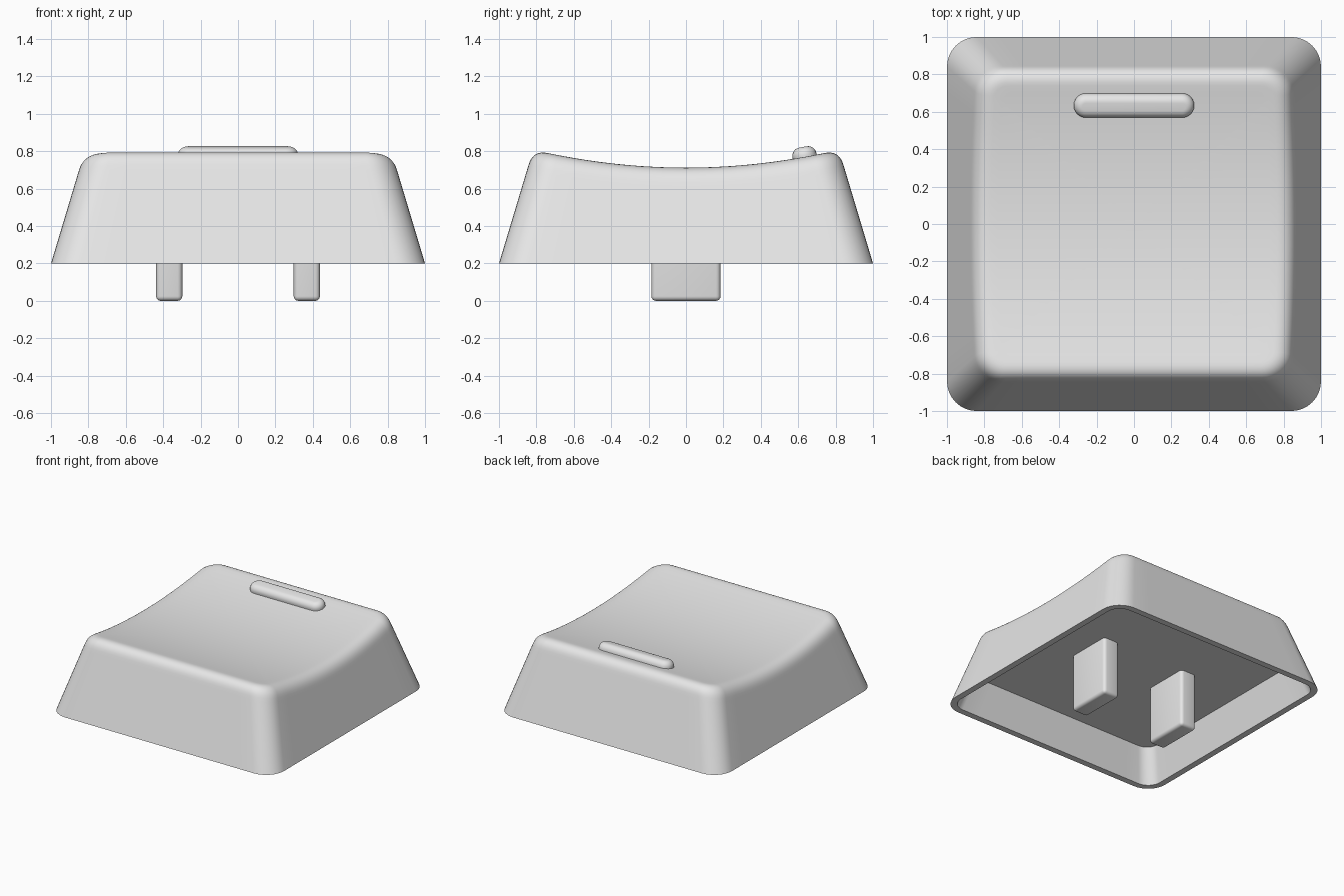
import bpy, bmesh, math
from mathutils import Vector, Matrix

if "Cube" in bpy.data.objects:
    bpy.data.objects.remove(bpy.data.objects["Cube"], do_unlink=True)

GREY = bpy.data.materials.new("plain grey")
GREY.use_nodes = True
GREY.diffuse_color = (0.8, 0.8, 0.8, 1)
GREY.node_tree.nodes["Principled BSDF"].inputs["Base Color"].default_value = (0.8, 0.8, 0.8, 1)

BASE, CEILING, SLOPE, FILLET = 0.2, 0.46, 0.3, 0.08
SIDE, CORNER = 12, 8  # segments per straight side and per corner


def finish(name, bm, angle=35):
    bmesh.ops.recalc_face_normals(bm, faces=bm.faces[:])
    mesh = bpy.data.meshes.new(name)
    bm.to_mesh(mesh)
    bm.free()
    mesh.materials.append(GREY)
    obj = bpy.data.objects.new(name, mesh)
    bpy.context.collection.objects.link(obj)
    bpy.ops.object.select_all(action='DESELECT')
    obj.select_set(True)
    bpy.context.view_layer.objects.active = obj
    bpy.ops.object.shade_smooth_by_angle(angle=math.radians(angle))
    return obj


def contour(i, half, radius, z):
    """Point i on a rounded square of the given half width."""
    quarter, step = divmod(i, SIDE + CORNER)
    c = half - radius
    if step < SIDE:  # right side, going up
        p = Vector((half, -c + 2 * c * step / SIDE, z))
    else:
        a = math.pi / 2 * (step - SIDE) / CORNER
        p = Vector((c + radius * math.cos(a), c + radius * math.sin(a), z))
    return Matrix.Rotation(quarter * math.pi / 2, 3, 'Z') @ p


def scoop(y):
    return 0.712 + 0.143 * y * y


def wall(i, z):
    return contour(i, 1 - SLOPE * (z - BASE), 0.16 - 0.03 * (z - BASE), z)


def column(i):
    """Section of the shell from ceiling, over the rim, up to the scooped top."""
    z = 0.8
    for _ in range(8):
        z = scoop(wall(i, z).y)
    crease, low = wall(i, z), wall(i, z - FILLET)
    top = contour(i, 1 - SLOPE * (z - BASE) - FILLET, 0.06, z)
    top.z = scoop(top.y)
    pts = [contour(i, 0.87, 0.1, CEILING), contour(i, 0.95, 0.11, BASE), wall(i, BASE)]
    pts.append(wall(i, BASE + 0.95 * (low.z - BASE)))
    for k in range(9):
        t = k / 8
        pts.append(low * (1 - t) ** 2 + crease * 2 * t * (1 - t) + top * t * t)
    for k in range(1, 20):
        s = 1 - k / 20
        pts.append(Vector((top.x * s, top.y * s, scoop(top.y * s))))
    return pts


# Hollow cap with sloping walls and a scooped top
bm = bmesh.new()
cols = [[bm.verts.new(p) for p in column(i)] for i in range(4 * (SIDE + CORNER))]
for a, b in zip(cols, cols[1:] + cols[:1]):
    for k in range(len(a) - 1):
        bm.faces.new((a[k], b[k], b[k + 1], a[k + 1]))
bm.faces.new([c[0] for c in cols])
bm.faces.new([c[-1] for c in cols])
finish("key_shell", bm)

# Two mounting prongs under the cap
for name, side in (("left_prong", 1), ("right_prong", -1)):
    bm = bmesh.new()
    bmesh.ops.create_cube(bm, size=1)
    bmesh.ops.scale(bm, vec=(0.14, 0.37, 0.5), verts=bm.verts)
    bmesh.ops.translate(bm, vec=(side * 0.368, 0, 0.25), verts=bm.verts)
    edges = [e for e in bm.edges if min(v.co.z for v in e.verts) < 0.1]
    bmesh.ops.bevel(bm, geom=edges, offset=0.025, segments=4, profile=0.5, affect='EDGES')
    finish(name, bm)

# Raised finger bar: half-round stadium lying on the scoop
R, LENGTH, ROUND, HEIGHT = 0.065, 0.257, 0.045, 0.054
bm = bmesh.new()
rings = []
levels = [(R, -0.03)] + [(R - ROUND * (1 - math.cos(a)), HEIGHT - ROUND * (1 - math.sin(a)))
                         for a in (k * math.pi / 16 for k in range(9))]
for r, z in levels:
    ring = []
    for k in range(26):
        a = math.pi * (k % 13) / 12 + (math.pi / 2 if k > 12 else -math.pi / 2)
        x = -LENGTH if k > 12 else LENGTH
        ring.append(bm.verts.new((x + r * math.cos(a), r * math.sin(a), z)))
    rings.append(ring)
for a, b in zip(rings, rings[1:]):
    for k in range(26):
        n = (k + 1) % 26
        bm.faces.new((a[k], a[n], b[n], b[k]))
bm.faces.new(rings[0])
bm.faces.new(rings[-1])
tilt = Matrix.Rotation(math.atan(2 * 0.143 * 0.63), 4, 'X')
bm.transform(Matrix.Translation((0, 0.635, scoop(0.635))) @ tilt)
finish("finger_bar", bm)
